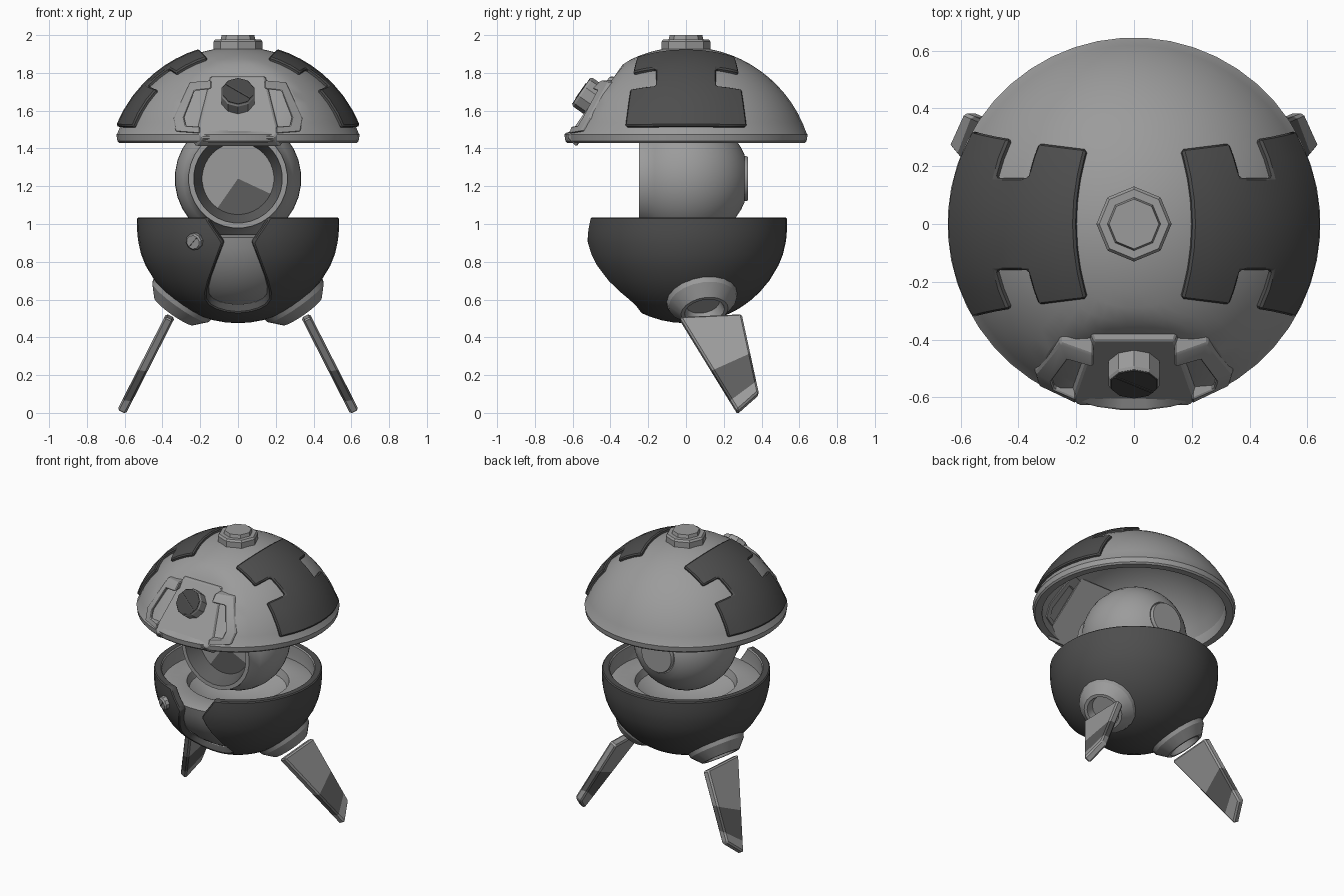
import bpy, bmesh, math
from mathutils import Vector

if "Cube" in bpy.data.objects:
    bpy.data.objects.remove(bpy.data.objects["Cube"])

def material(name, v):
    m = bpy.data.materials.new(name)
    m.diffuse_color = (v, v, v, 1)
    m.use_nodes = True
    m.node_tree.nodes["Principled BSDF"].inputs["Base Color"].default_value = m.diffuse_color
    return m

LIGHT = material("light_grey", 0.33)
DARK = material("charcoal", 0.075)
MID = material("mid_grey", 0.11)
LENS = material("lens_black", 0.06)
SIDES = ((1, "right"), (-1, "left"))

def finish(name, bm, mats, recalc=True, solid=None, bevel=0.0, angle=35):
    """Turn a bmesh into an object, apply modifiers, shade by angle."""
    bmesh.ops.remove_doubles(bm, verts=bm.verts, dist=0.0005)
    if recalc:
        bmesh.ops.recalc_face_normals(bm, faces=bm.faces)
    me = bpy.data.meshes.new(name)
    bm.to_mesh(me)
    bm.free()
    for m in mats:
        me.materials.append(m)
    ob = bpy.data.objects.new(name, me)
    bpy.context.collection.objects.link(ob)
    bpy.ops.object.select_all(action='DESELECT')
    ob.select_set(True)
    bpy.context.view_layer.objects.active = ob
    if solid:
        s = ob.modifiers.new("shell", 'SOLIDIFY')
        s.thickness, s.offset, s.material_offset = solid
    if bevel:
        b = ob.modifiers.new("bevel", 'BEVEL')
        b.width, b.segments, b.limit_method = bevel, 1, 'ANGLE'
        b.angle_limit = math.radians(40)
    if solid or bevel:
        bpy.ops.object.convert(target='MESH')
    bpy.ops.object.shade_smooth_by_angle(angle=math.radians(angle))

def grid(bm, rows, closed=False, keep=lambda i, j: True):
    """Skin rows of points with quads."""
    vs = [[bm.verts.new(p) for p in r] for r in rows]
    n = len(rows[0])
    for i in range(len(rows) - 1):
        for j in range(n if closed else n - 1):
            if keep(i, j):
                k = (j + 1) % n
                bm.faces.new((vs[i][j], vs[i + 1][j], vs[i + 1][k], vs[i][k]))
    for v in [v for v in bm.verts if not v.link_faces]:
        bm.verts.remove(v)

def lathe_bm(profile, seg, origin=(0, 0, 0), axis=(0, 0, 1), phase=0.5):
    """Revolve (radius, distance) pairs about an axis."""
    q = Vector((0, 0, 1)).rotation_difference(Vector(axis).normalized())
    bm = bmesh.new()
    rows = [[Vector(origin) + q @ Vector((r * math.cos(a), r * math.sin(a), s))
             for a in [math.tau * (j + phase) / seg for j in range(seg)]] for r, s in profile]
    grid(bm, rows, closed=True)
    return bm

def lathe(name, profile, seg, mat, origin=(0, 0, 0), axis=(0, 0, 1), angle=35, phase=0.5):
    finish(name, lathe_bm(profile, seg, origin, axis, phase), [mat], angle=angle)

def prism(bm, back, front):
    a, b = [bm.verts.new(p) for p in back], [bm.verts.new(p) for p in front]
    bm.faces.new(a)
    bm.faces.new(b)
    for i in range(len(a)):
        k = (i + 1) % len(a)
        bm.faces.new((a[i], a[k], b[k], b[i]))

# Cap: hollow dome, slightly flattened beneath the front panel
R, CZ = 0.676, 1.262
N, UP, C = Vector((0, -0.82, 0.572)), Vector((0, 0.572, 0.82)), Vector((0, 0, CZ))
prof = [(R * math.sin(a), CZ + R * math.cos(a)) for a in [1.242 * i / 14 for i in range(15)]]
prof += [(0.645, 1.473), (0.64, 1.44), (0.63, 1.43), (0.585, 1.43), (0.58, 1.47)]
prof += [(0.626 * math.sin(a), CZ + 0.626 * math.cos(a)) for a in [1.18 * (1 - i / 10) for i in range(11)]]
bm = lathe_bm(prof, 48)
for v in bm.verts:
    d = (v.co - C).dot(N)
    if v.co.z > 1.49 and d > 0.608 and (v.co - C).length > 0.65:
        v.co -= N * (d - 0.608)
finish("cap", bm, [LIGHT], angle=22)
lathe("cap_button", [(0, 1.9), (0.13, 1.9), (0.13, 1.965), (0.12, 1.978), (0.092, 1.978),
                     (0.086, 2.0), (0, 2.0)], 8, LIGHT, angle=20, phase=0)

# Raised dark side plates with notched sides
for sx, side in SIDES:
    bm, rows = bmesh.new(), []
    for f in (0, 0.11, 0.22, 0.33, 0.45, 0.57, 0.71, 0.86, 1):
        w, row = 0.25 + 0.062 * f, []
        for y in (-w, -0.22, -0.155, -0.08, 0, 0.08, 0.155, 0.22, w):
            q = math.sqrt(0.666 ** 2 - y * y)
            t0 = math.asin((0.195 - 0.6 * y * y) / q)
            t1 = math.acos(0.258 / math.sqrt(0.696 ** 2 - y * y))
            t = t0 + f * (t1 - t0)
            row.append((sx * q * math.sin(t), y, CZ + q * math.cos(t)))
        rows.append(row if sx > 0 else row[::-1])
    grid(bm, rows, keep=lambda i, j: not (i in (3, 4) and j in (0, 1, 6, 7)))
    finish("cap_plate_" + side, bm, [DARK], False, (0.03, 1, 0), 0.008)

# Front panel with sloped sides
def on_panel(x, v, d):
    return C + N * d + UP * v + Vector((x, 0, 0))

outline = [(-0.165, 0.235), (0.165, 0.235), (0.195, 0.08), (0.25, -0.17), (0.225, -0.21),
           (-0.225, -0.21), (-0.25, -0.17), (-0.195, 0.08)]
bm = bmesh.new()
prism(bm, [on_panel(x, v, 0.56) for x, v in outline],
      [on_panel(x * 0.84, v * (0.83 if v > 0 else 0.95), 0.628) for x, v in outline])
finish("front_panel", bm, [LIGHT], bevel=0.006, angle=20)

# C-shaped brackets either side of the panel
path = [((0.14, 1.76), (0.14, 1.715)), ((0.255, 1.75), (0.23, 1.705)),
        ((0.342, 1.56), (0.285, 1.565)), ((0.33, 1.49), (0.275, 1.52)), ((0.2, 1.48), (0.2, 1.515))]
for sx, side in SIDES:
    bm, rows = bmesh.new(), []
    for o, i in path:
        rows.append([(sx * x, -math.sqrt(r * r - x * x - (z - CZ) ** 2), z)
                     for (x, z), r in ((o, 0.688), (i, 0.688), (i, 0.62), (o, 0.62))])
    grid(bm, rows, closed=True)
    bmesh.ops.holes_fill(bm, edges=bm.edges)
    finish("panel_bracket_" + side, bm, [LIGHT], bevel=0.006, angle=20)

def slot(name, centre, normal, length, width, mat, slope):
    """Thin diagonal groove plate on a round face."""
    n, u = Vector(normal).normalized(), Vector((0.7, 0, slope))
    u = (u - n * n.dot(u)).normalized()
    w = n.cross(u)
    pts = [Vector(centre) + u * a * length + w * b * width for a, b in ((-1, -1), (1, -1), (1, 1), (-1, 1))]
    bm = bmesh.new()
    prism(bm, pts, [p + n * 0.003 for p in pts])
    finish(name, bm, [mat])

# Lens barrel on the panel
lo = on_panel(0, 0.045, 0.58)
lathe("lens_barrel", [(0, 0), (0.092, 0), (0.092, 0.115), (0.086, 0.125), (0, 0.125)], 10, LIGHT, lo, N, 20)
lathe("lens_face", [(0, 0.12), (0.085, 0.12), (0.084, 0.129), (0, 0.129)], 10, LENS, lo, N, 20)
slot("lens_slot", lo + N * 0.129, N, 0.079, 0.004, DARK, -0.6)

# Eye: sphere with a flat recessed front
ER, EO = 0.335, (0, 0, 1.24)
prof = [(0, 0.328), (0.115, 0.328), (0.12, 0.32), (0.12, 0.305)]
prof += [(ER * math.sin(a), ER * math.cos(a)) for a in [0.39 + 1.83 * i / 14 for i in range(15)]]
prof += [(0.262, -0.25), (0.235, -0.25)]
lathe("eye", prof, 32, LIGHT, EO, (0, 1, 0))
bm = lathe_bm([(0.237, -0.249), (0.19, -0.15), (0, -0.15)], 36, EO, (0, 1, 0))
bm.normal_update()
for f in bm.faces:
    c = f.calc_center_median() - Vector(EO)
    a = math.degrees(math.atan2(c.z, c.x))
    f.material_index = 1 if c.y < -0.16 or -125 < a < -25 else 0
    if f.normal.y > 0:
        f.normal_flip()
finish("eye_lens", bm, [LIGHT, MID], False, angle=20)

# Lower bowl with a keyhole-shaped opening at the front
BR, BZ = 0.545, 1.02
gap = [(1.035, 0.168), (1.015, 0.158), (0.97, 0.128), (0.93, 0.1), (0.90, 0.082), (0.84, 0.104),
       (0.78, 0.126), (0.70, 0.155), (0.64, 0.17), (0.60, 0.168), (0.57, 0.145), (0.55, 0.105),
       (0.537, 0.06), (0.53, 0), (0.51, 0), (0.49, 0), (0.479, 0), (0.475, 0)]
bm, rows = bmesh.new(), []
for z, w in gap:
    k = 0.534 / BR
    r = 0.534 if z > 1.02 else math.sqrt(max(0, BR ** 2 - (z - BZ) ** 2)) * (k + (1 - k) * min(1, (BZ - z) / 0.2))
    t0 = math.asin(min(1, w / r)) if w else 0
    rows.append([(r * math.sin(a), -r * math.cos(a), z)
                 for a in [t0 + (math.tau - 2 * t0) * j / 44 for j in range(45)]])
grid(bm, rows)
bmesh.ops.remove_doubles(bm, verts=bm.verts, dist=0.0005)
bm.normal_update()
if sum(f.normal.dot(f.calc_center_median() - Vector((0, 0, BZ))) for f in bm.faces) < 0:
    bmesh.ops.reverse_faces(bm, faces=bm.faces)
finish("lower_bowl", bm, [DARK, LIGHT], False, (0.05, -1, 1), 0.01)

# Inner bowl carrying the eye
prof = [(0.498 * math.sin(a), BZ - 0.498 * math.cos(a)) for a in [1.385 * i / 12 for i in range(13)]]
prof += [(0.47, 0.935), (0.34, 0.945), (0.325, 0.94), (0.31, 0.89), (0.2, 0.82), (0, 0.79)]
lathe("inner_bowl", prof, 40, LIGHT)

# Screw on the bowl front
sd = Vector((-0.225, -0.475, -0.11)).normalized()
lathe("bowl_screw", [(0, 0.5), (0.045, 0.5), (0.045, 0.56), (0.037, 0.57), (0, 0.57)], 10,
      LIGHT, (0, 0, BZ), sd, 20)
slot("screw_slot", Vector((0, 0, BZ)) + sd * 0.57, sd, 0.035, 0.002, DARK, 0.7)

# Leg sockets and legs
for sx, side in SIDES:
    lathe("leg_socket_" + side, [(0.17, 0.46), (0.19, 0.51), (0.183, 0.537), (0.127, 0.598),
                                 (0.107, 0.598), (0.09, 0.545), (0, 0.545)], 20, LIGHT,
          (0, 0, BZ), (sx * 0.57, 0.165, -0.81), 25)
    off = Vector((sx * 0.89, 0, 0.46)) * 0.025
    pts = [Vector((sx * (0.357 + (0.515 - z) * 0.51), y, z))
           for y, z in ((-0.035, 0.50), (0.295, 0.515), (0.385, 0.10), (0.272, 0.0))]
    bm = bmesh.new()
    prism(bm, [p - off for p in pts], [p + off for p in pts])
    bmesh.ops.recalc_face_normals(bm, faces=bm.faces)
    bmesh.ops.bevel(bm, geom=bm.edges[:], offset=0.01, segments=1, affect='EDGES')
    # slanted dark band near the foot
    for co, no in (((0, 0.15, 0.23), (0, -0.45, 1)), ((0, 0.24, 0.07), (0, -0.74, 1))):
        bmesh.ops.bisect_plane(bm, geom=bm.verts[:] + bm.edges[:] + bm.faces[:], plane_co=co, plane_no=no)
    for f in bm.faces:
        c = f.calc_center_median()
        f.material_index = int(c.z - 0.23 < 0.45 * (c.y - 0.15) and c.z - 0.07 > 0.74 * (c.y - 0.24))
    finish("leg_" + side, bm, [LIGHT, MID], angle=20)
